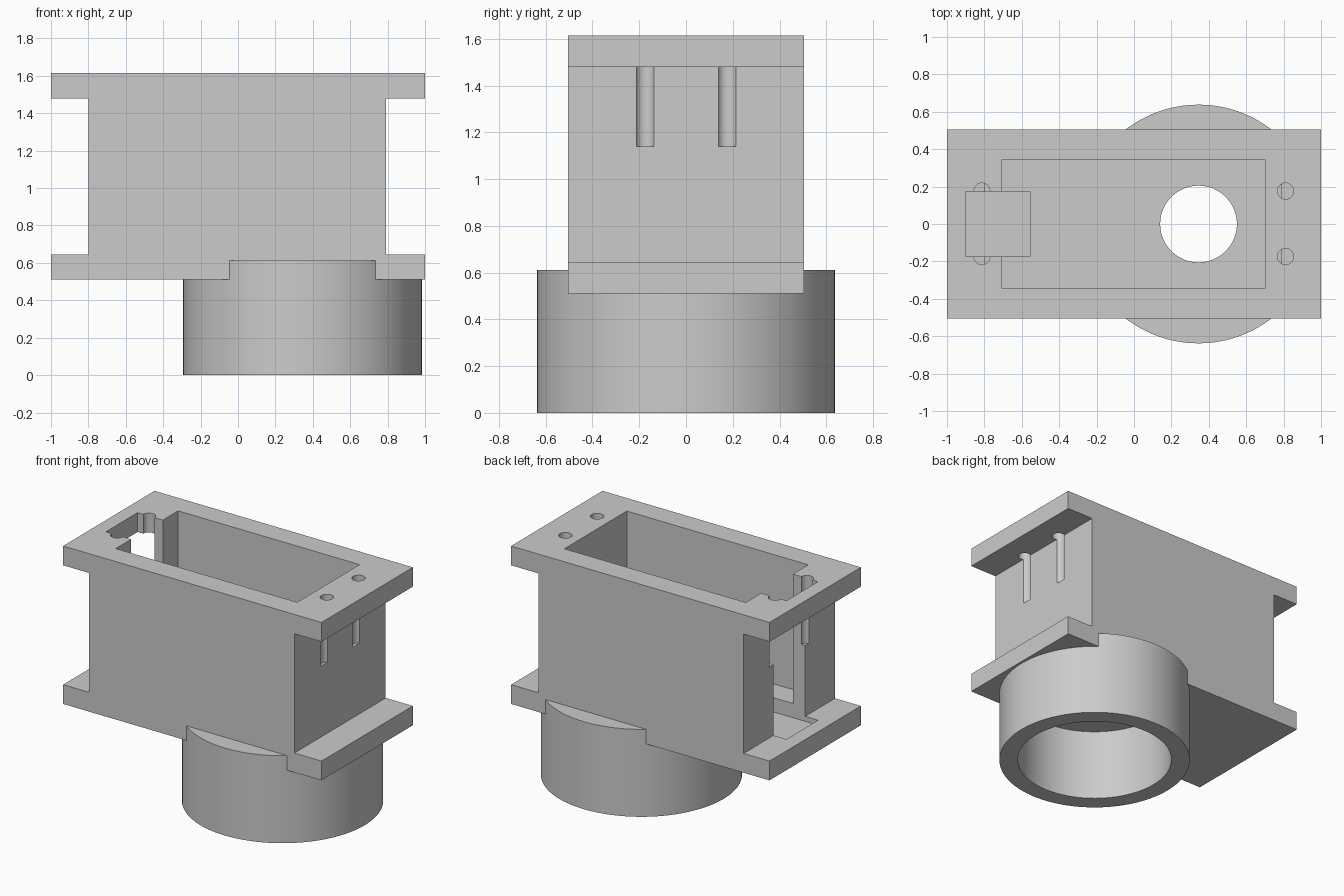
import bpy
import bmesh
from mathutils import Matrix, Vector

cube = bpy.data.objects.get("Cube")
if cube:
    bpy.data.objects.remove(cube, do_unlink=True)

# Main dimensions
HALF_WIDTH = 0.505
TOP, BASE, FLANGE = 1.615, 0.51, 0.135
FLOOR = 0.71
COLLAR_X = 0.345

grey = bpy.data.materials.new("plain grey")
grey.use_nodes = True
colour = (0.6, 0.6, 0.6, 1)
grey.diffuse_color = colour
grey.node_tree.nodes["Principled BSDF"].inputs["Base Color"].default_value = colour


def add_object(name, bm):
    bmesh.ops.recalc_face_normals(bm, faces=bm.faces)
    mesh = bpy.data.meshes.new(name)
    bm.to_mesh(mesh)
    bm.free()
    mesh.materials.append(grey)
    obj = bpy.data.objects.new(name, mesh)
    bpy.context.collection.objects.link(obj)
    return obj


def box(name, low, high):
    low, high = Vector(low), Vector(high)
    bm = bmesh.new()
    place = Matrix.Translation((low + high) / 2) @ Matrix.Diagonal((high - low).to_4d())
    bmesh.ops.create_cube(bm, size=1, matrix=place)
    return add_object(name, bm)


def cylinder(name, x, y, radius, low, high, sides=96):
    bm = bmesh.new()
    bmesh.ops.create_cone(bm, cap_ends=True, segments=sides, radius1=radius,
                          radius2=radius, depth=high - low,
                          matrix=Matrix.Translation((x, y, (low + high) / 2)))
    return add_object(name, bm)


# Housing: flanged side profile extruded across the width
left, right = -0.8, 0.79
low, high = BASE + FLANGE, TOP - FLANGE
profile = [(-1, BASE), (1, BASE), (1, low), (right, low), (right, high), (1, high),
           (1, TOP), (-1, TOP), (-1, high), (left, high), (left, low), (-1, low)]
bm = bmesh.new()
face = bm.faces.new([bm.verts.new((x, -HALF_WIDTH, z)) for x, z in profile])
result = bmesh.ops.extrude_face_region(bm, geom=[face])
moved = [v for v in result["geom"] if isinstance(v, bmesh.types.BMVert)]
bmesh.ops.translate(bm, verts=moved, vec=(0, 2 * HALF_WIDTH, 0))
housing = add_object("flanged_housing", bm)

# Round collar joined below, then the openings
steps = [("UNION", cylinder("collar", COLLAR_X, 0, 0.638, 0, 0.612, 128))]
cutters = [
    box("cavity_cutter", (-0.705, -0.345, FLOOR), (0.7, 0.345, 2)),
    box("cable_slot_cutter", (-0.9, -0.175, 0.61), (-0.555, 0.175, 2)),
    cylinder("bore_cutter", COLLAR_X, 0, 0.515, -0.2, BASE + 0.004),
    cylinder("shaft_hole_cutter", COLLAR_X, 0, 0.205, 0.3, 0.9),
]
for x in (-0.813, 0.81):
    for y in (-0.174, 0.176):
        cutters.append(cylinder("screw_hole_cutter", x, y, 0.043, 1.14, 2, 32))
steps += [("DIFFERENCE", c) for c in cutters]

for operation, tool in steps:
    mod = housing.modifiers.new(tool.name, "BOOLEAN")
    mod.operation = operation
    mod.solver = "EXACT"
    mod.object = tool

# Bake the joined shape and drop the helpers
bpy.context.view_layer.update()
graph = bpy.context.evaluated_depsgraph_get()
baked = bpy.data.meshes.new_from_object(housing.evaluated_get(graph))
housing.modifiers.clear()
housing.data = baked
baked.materials.clear()
baked.materials.append(grey)
for _, tool in steps:
    bpy.data.objects.remove(tool, do_unlink=True)

# Smooth round walls, crisp edges
bpy.ops.object.select_all(action="DESELECT")
housing.select_set(True)
bpy.context.view_layer.objects.active = housing
bpy.ops.object.shade_smooth_by_angle(angle=0.5)
